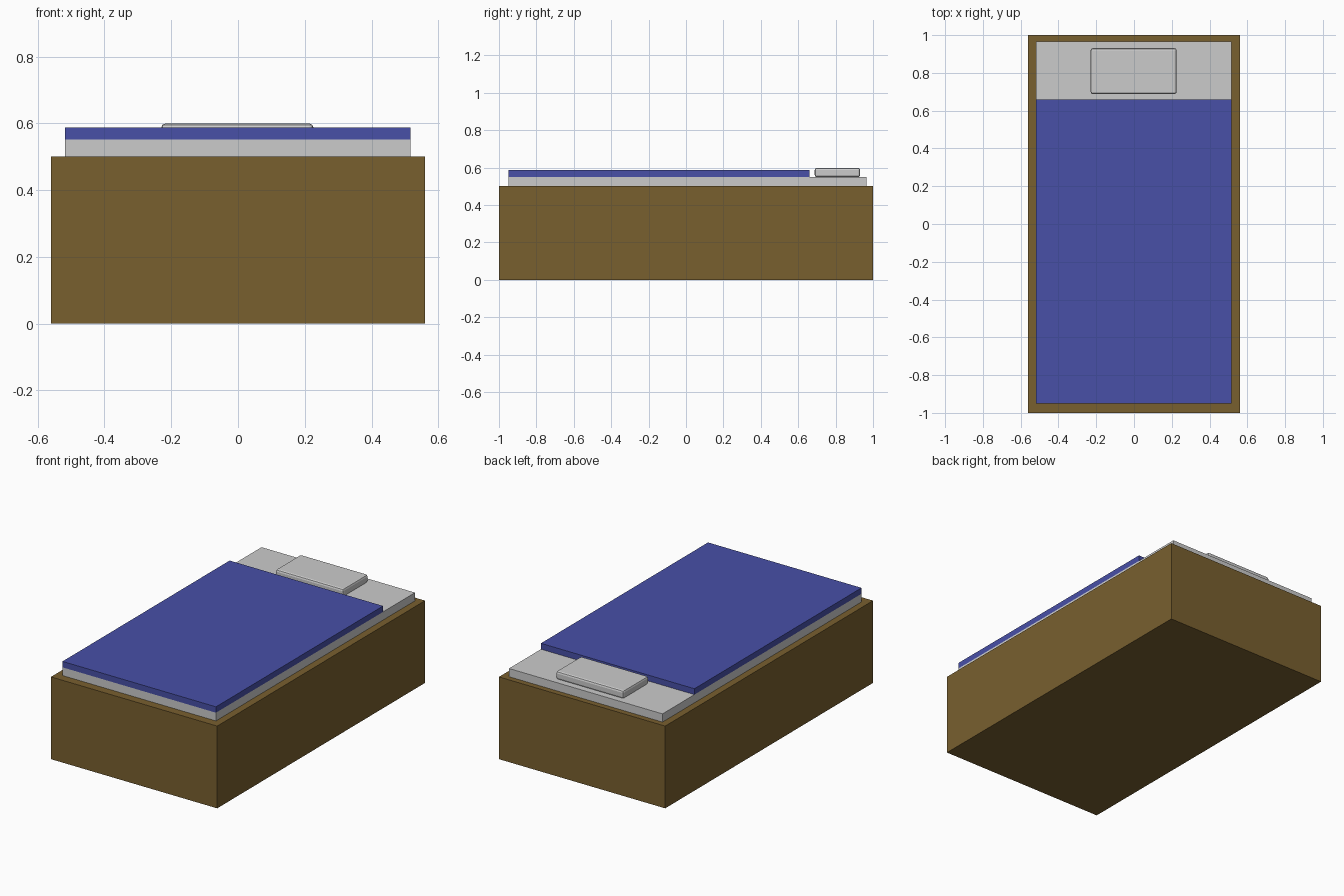
import bpy

if "Cube" in bpy.data.objects:
    bpy.data.objects.remove(bpy.data.objects["Cube"])


def material(name, rgb):
    m = bpy.data.materials.new(name)
    m.diffuse_color = (*rgb, 1.0)
    m.use_nodes = True
    m.node_tree.nodes["Principled BSDF"].inputs["Base Color"].default_value = m.diffuse_color
    return m


def box(name, lo, hi, mat=None, bevel=0.0):
    """Axis-aligned box between two corners, optionally chamfered."""
    bpy.ops.mesh.primitive_cube_add(
        size=1, location=[(a + b) / 2 for a, b in zip(lo, hi)])
    ob = bpy.context.object
    ob.name = name
    ob.scale = [b - a for a, b in zip(lo, hi)]
    bpy.ops.object.transform_apply(location=False, rotation=False, scale=True)
    if mat:
        ob.data.materials.append(mat)
    if bevel:
        mod = ob.modifiers.new("chamfer", 'BEVEL')
        mod.width = bevel
        mod.segments = 2
    return ob


wood = material("wood", (0.19, 0.115, 0.028))
blue = material("blue_cloth", (0.065, 0.08, 0.39))

# Solid wooden bed base
box("bed_base", (-0.56, -1.0, 0.0), (0.56, 1.0, 0.501), wood)
# Thin mattress resting on the base
box("mattress", (-0.518, -0.949, 0.501), (0.516, 0.966, 0.551))
# Blanket covering all but the head end
box("blanket", (-0.518, -0.949, 0.551), (0.516, 0.659, 0.587), blue)
# Pillow with chamfered edges
box("pillow", (-0.23, 0.688, 0.549), (0.226, 0.931, 0.599), bevel=0.012)
